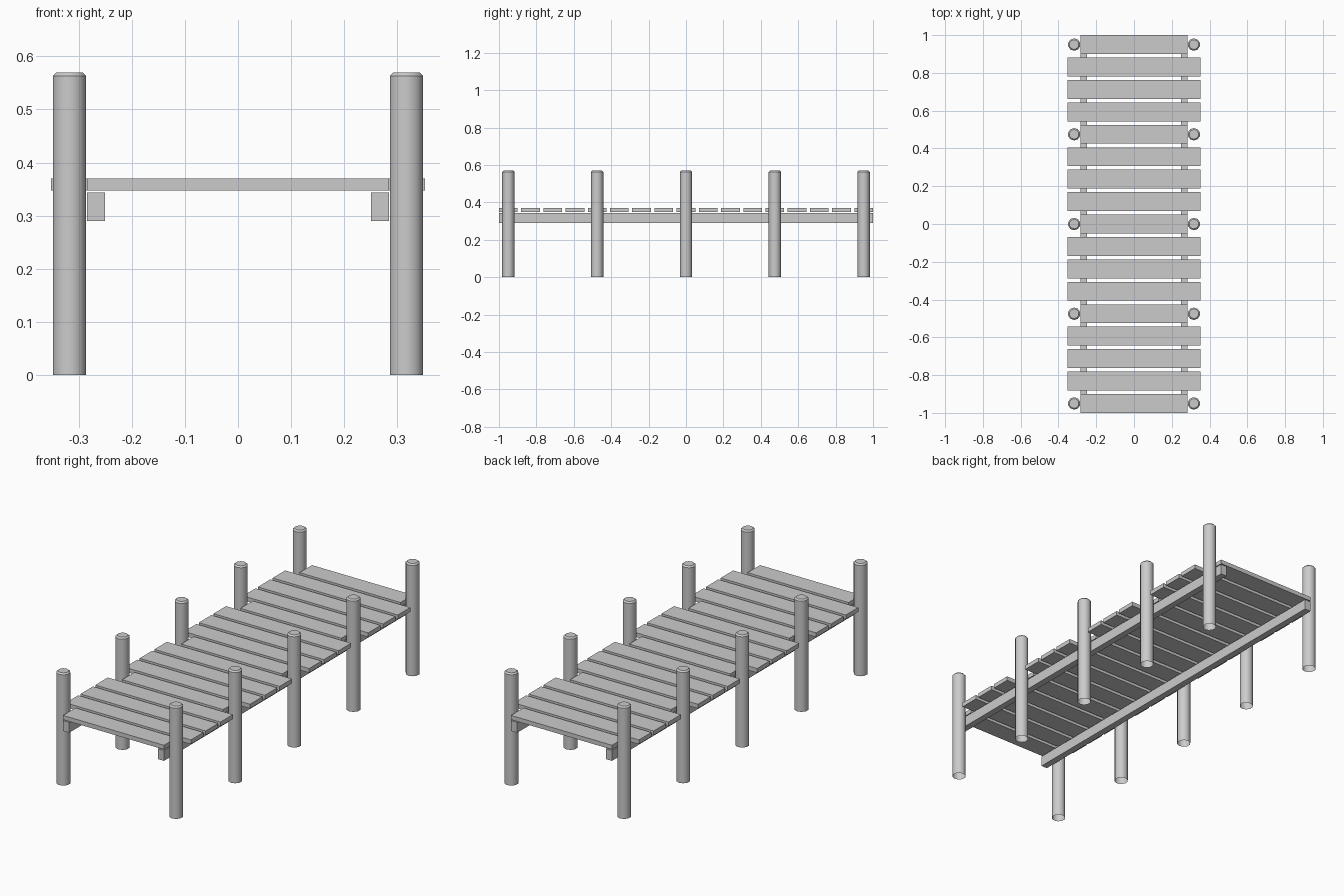
import bpy
import bmesh
import math
from mathutils import Matrix, Vector

cube = bpy.data.objects.get("Cube")
if cube:
    bpy.data.objects.remove(cube, do_unlink=True)

# Single plain material
grey = bpy.data.materials.new("weathered_grey")
grey.use_nodes = True
colour = (0.6, 0.6, 0.6, 1)
grey.diffuse_color = colour
grey.node_tree.nodes["Principled BSDF"].inputs["Base Color"].default_value = colour

PLANKS, PLANK_DEPTH = 17, 0.1
PITCH = (2 - PLANK_DEPTH) / (PLANKS - 1)
POST_EVERY = 4
POST_X, POST_R, POST_H = 0.317, 0.033, 0.57


def add_object(name, bm):
    mesh = bpy.data.meshes.new(name)
    bm.to_mesh(mesh)
    bm.free()
    mesh.materials.append(grey)
    obj = bpy.data.objects.new(name, mesh)
    bpy.context.collection.objects.link(obj)
    return obj


def add_box(name, centre, size, bevel=0):
    bm = bmesh.new()
    bmesh.ops.create_cube(bm, size=1)
    bmesh.ops.scale(bm, vec=size, verts=bm.verts)
    bmesh.ops.translate(bm, vec=centre, verts=bm.verts)
    if bevel:
        bmesh.ops.bevel(bm, geom=bm.edges[:], offset=bevel, segments=1, affect="EDGES")
    return add_object(name, bm)


def add_post(name, x, y):
    bm = bmesh.new()
    bmesh.ops.create_cone(bm, cap_ends=True, segments=10, radius1=POST_R, radius2=POST_R,
                          depth=POST_H, matrix=Matrix.Translation((x, y, POST_H / 2)))
    # Open foot, chamfered top
    foot = [f for f in bm.faces if f.normal.z < -0.9]
    bmesh.ops.delete(bm, geom=foot, context="FACES_ONLY")
    rim = [e for e in bm.edges if all(v.co.z > POST_H - 0.01 for v in e.verts)]
    bmesh.ops.bevel(bm, geom=rim, offset=0.007, segments=1, affect="EDGES")
    obj = add_object(name, bm)
    bpy.ops.object.select_all(action="DESELECT")
    obj.select_set(True)
    bpy.context.view_layer.objects.active = obj
    bpy.ops.object.shade_smooth_by_angle(angle=math.radians(40))


# Deck planks: short ones fit between the posts
for i in range(PLANKS):
    y = -1 + PLANK_DEPTH / 2 + i * PITCH
    at_post = i % POST_EVERY == 0
    half = 0.284 if at_post else 0.352
    add_box(f"deck_plank_{i + 1}", (0, y, 0.359), (2 * half, PLANK_DEPTH, 0.022))
    if at_post:
        for side, sign in (("left", 1), ("right", -1)):
            add_post(f"{side}_post_{i // POST_EVERY + 1}", sign * POST_X, y)

# Long beams under the deck
for side, sign in (("left", 1), ("right", -1)):
    add_box(f"{side}_beam", (sign * 0.267, 0, 0.317), (0.034, 2, 0.053))
